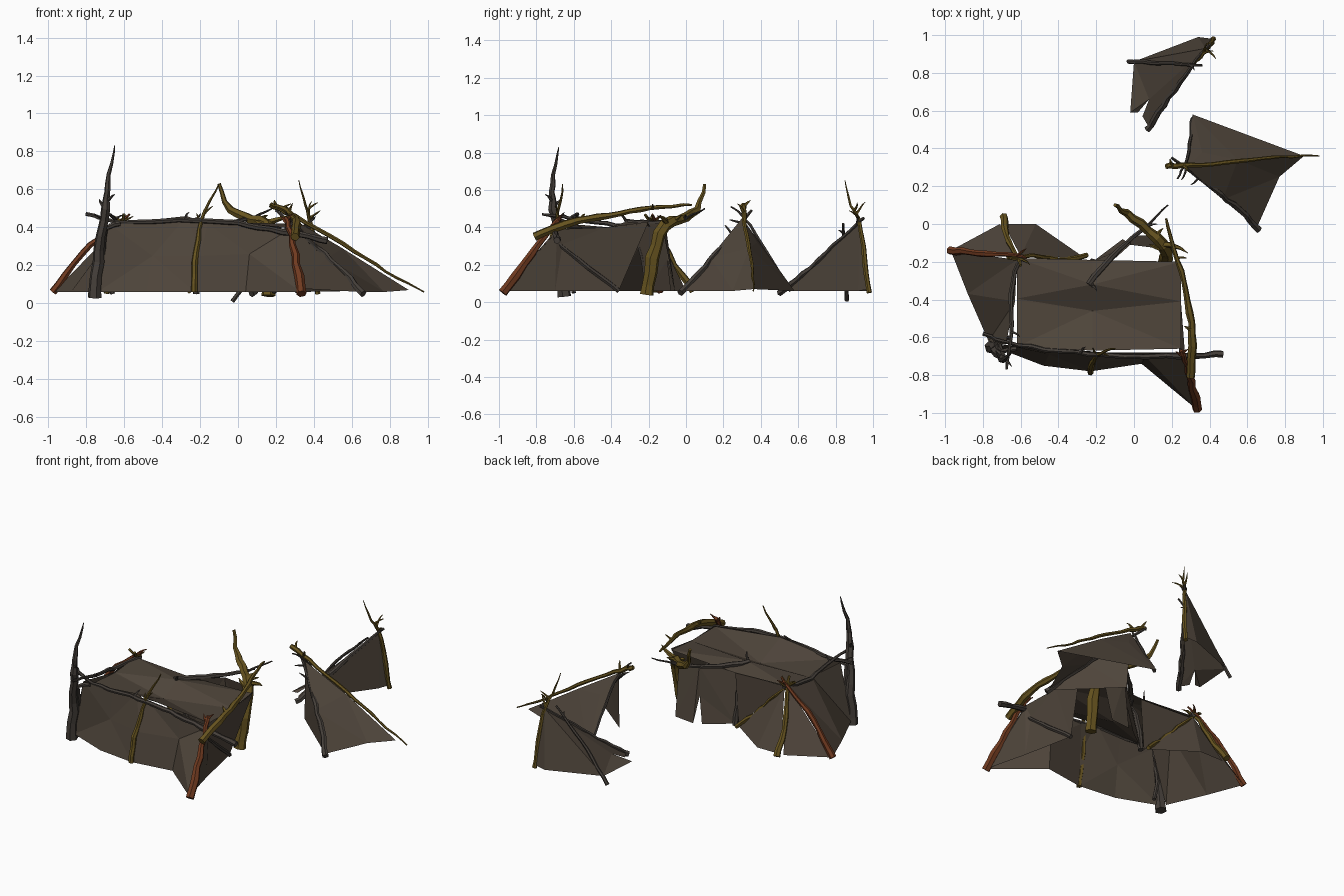
import bpy, bmesh, math, random
from mathutils import Vector

random.seed(4)


def material(name, col):
    m = bpy.data.materials.new(name)
    m.diffuse_color = (*col, 1)
    return m


CLOTH = material("worn hide", (0.077, 0.059, 0.043))
DARK = material("grey bark", (0.060, 0.050, 0.042))
OLIVE = material("olive bark", (0.135, 0.088, 0.014))
RED = material("red bark", (0.16, 0.042, 0.014))


def finish(bm, name, mat):
    me = bpy.data.meshes.new(name)
    bm.to_mesh(me)
    bm.free()
    me.materials.append(mat)
    ob = bpy.data.objects.new(name, me)
    bpy.context.collection.objects.link(ob)
    return ob


def spline(pts, t):
    n = len(pts) - 1
    i = min(int(t * n), n - 1)
    f = t * n - i
    p0, p1, p2, p3 = (pts[max(0, min(n, i + k))] for k in (-1, 0, 1, 2))
    return 0.5 * (2 * p1 + (p2 - p0) * f + (2 * p0 - 5 * p1 + 4 * p2 - p3) * f * f
                  + (3 * p1 - p0 - 3 * p2 + p3) * f ** 3)


def tube(bm, pts, r0, r1, steps, wob=0.0, sides=6):
    # tapered, slightly crooked faceted tube
    path = [spline(pts, i / steps) for i in range(steps + 1)]
    for i in range(1, steps):
        path[i] = path[i] + Vector([random.uniform(-wob, wob) for _ in range(3)])
    rings = []
    for i, p in enumerate(path):
        d = (path[min(i + 1, steps)] - path[max(i - 1, 0)]).normalized()
        u = d.orthogonal().normalized() if i == 0 else (u - d * u.dot(d)).normalized()
        w = d.cross(u)
        r = (r0 + (r1 - r0) * (i / steps) ** 1.5) * random.uniform(0.88, 1.14)
        rings.append([bm.verts.new(p + r * (math.cos(a) * u + math.sin(a) * w))
                      for a in (2 * math.pi * k / sides for k in range(sides))])
    for a, b in zip(rings, rings[1:]):
        for k in range(sides):
            bm.faces.new((a[k], a[(k + 1) % sides], b[(k + 1) % sides], b[k]))
    bm.faces.new(rings[0][::-1])
    bm.faces.new(rings[-1])


def branch(name, mat, pts, r0, r1, twigs=()):
    # main limb plus pointed twigs given as (position along limb, direction)
    bm = bmesh.new()
    pts = [Vector(p) for p in pts]
    length = sum((b - a).length for a, b in zip(pts, pts[1:]))
    tube(bm, pts, r0, r1, max(5, int(length / 0.055)), 0.005)
    for t, d in twigs:
        base, d = spline(pts, t), Vector(d) * 0.8
        bend = Vector((-d.y, d.x, abs(d.z))) * 0.1
        tube(bm, [base, base + d * 0.5 + bend, base + d],
             max(0.008, (r0 + (r1 - r0) * t) * 0.7), 0.0015, 3, 0.001, 5)
    return finish(bm, name, mat)


def hide(name, verts, faces):
    bm = bmesh.new()
    vs = [bm.verts.new(v) for v in verts]
    for f in faces:
        bm.faces.new([vs[i] for i in f])
    bmesh.ops.triangulate(bm, faces=bm.faces[:])
    return finish(bm, name, CLOTH)


G = 0.06
# ---- large tent: hides ----
xs = (-0.62, -0.22, 0.25)
rows = (((-0.18, 0.42), (-0.19, 0.40), (-0.20, 0.42)),
        ((-0.395, 0.40), (-0.32, 0.43), (-0.41, 0.40)),
        ((-0.405, 0.40), (-0.46, 0.36), (-0.43, 0.40)),
        ((-0.65, 0.42), (-0.67, 0.45), (-0.66, 0.40)))
hide("large_tent_roof", [(x, y, z) for r in rows for x, (y, z) in zip(xs, r)],
     [(3 * j + i, 3 * j + i + 1, 3 * j + i + 4, 3 * j + i + 3) for j in range(3) for i in range(2)])

hide("large_tent_front_wall",
     [(-0.68, -0.64, .42), (-0.45, -0.66, .44), (-0.27, -0.67, .46), (-0.16, -0.68, .42), (0.05, -0.68, .42),
      (0.27, -0.68, .39),
      (-0.74, -0.65, G), (-0.48, -0.75, G), (-0.23, -0.78, G), (0.04, -0.74, G), (0.33, -0.98, G),
      (-0.45, -0.69, .25), (-0.20, -0.74, .25), (0.06, -0.70, .26)],
     [(0, 6, 7, 11), (0, 11, 1), (1, 11, 12, 2), (11, 7, 8, 12), (2, 12, 3), (3, 12, 13, 4),
      (12, 8, 9, 13), (4, 13, 5), (13, 9, 10), (13, 10, 5)])
hide("large_tent_right_wall",
     [(0.33, -0.98, G), (0.27, -0.69, .39), (0.25, -0.66, .31), (0.19, -0.36, G), (0.26, -0.70, G),
      (0.25, -0.20, .43), (0.25, -0.43, .40)],
     [(0, 4, 1), (4, 2, 1), (4, 3, 2), (1, 2, 6), (2, 3, 6), (6, 3, 5)])
hide("large_tent_left_wall",
     [(-0.62, -0.19, .42), (-0.97, -0.14, G), (-0.88, -0.37, G), (-0.77, -0.62, G),
      (-0.68, -0.64, .42), (-0.63, -0.41, .40)],
     [(0, 1, 2, 5), (5, 2, 3, 4)])
hide("large_tent_back_left_wall",
     [(-0.62, -0.18, .42), (-0.97, -0.14, G), (-0.71, 0.0, G), (-0.69, 0.0, G), (-0.52, 0.0, G),
      (-0.26, -0.18, G), (-0.60, -0.17, .41), (-0.60, -0.19, .41), (-0.22, -0.20, .40), (-0.245, -0.20, G)],
     [(0, 1, 2), (6, 3, 4), (6, 4, 5), (7, 9, 8)])
# torn curtain hanging between the rear middle post and the doorway post
hide("large_tent_back_curtain",
     [(-0.21, -0.28, .42), (-0.22, -0.20, G), (-0.06, -0.08, G), (-0.03, -0.10, .23),
      (-0.01, -0.06, G), (0.12, -0.06, G + .01), (0.14, -0.13, .42), (-0.02, -0.11, .42)],
     [(0, 1, 2, 3, 7), (7, 3, 4, 5, 6)])

# ---- large tent: poles ----
branch("tall_left_post", DARK, [(-0.755, -0.65, .03), (-0.735, -0.66, .25), (-0.70, -0.71, .5),
                                (-0.685, -0.71, .65), (-0.65, -0.68, .83)], .034, .002,
       [(.5, (-.04, .05, .06)), (.55, (.06, -.05, .05))])
branch("front_rail", DARK, [(-0.80, -0.58, .47), (-0.62, -0.64, .43), (-0.2, -0.69, .44), (0.12, -0.70, .40),
                            (0.47, -0.69, .33)], .010, .017,
       [(.15, (-.05, -.06, .03)), (.45, (.03, .04, .05))])
branch("left_rail", DARK, [(-0.60, -0.16, .42), (-0.65, -0.35, .41), (-0.65, -0.55, .44), (-0.675, -0.77, .47)],
       .014, .007, [(.7, (.06, -.03, .03))])
branch("left_lower_rail", DARK, [(-0.62, -0.66, .42), (-0.70, -0.67, .38), (-0.70, -0.62, .2), (-0.66, -0.60, .05)],
       .013, .012)
branch("front_middle_post", OLIVE, [(-0.23, -0.785, .06), (-0.225, -0.76, .2), (-0.205, -0.71, .36),
                                    (-0.17, -0.68, .5), (-0.10, -0.66, .63)], .017, .003,
       [(.6, (-.03, .05, .07)), (.7, (.06, -.02, .05))])
branch("front_right_pole", RED, [(0.335, -0.98, .05), (0.31, -0.87, .2), (0.28, -0.75, .36), (0.25, -0.67, .45)],
       .025, .012, [(.85, (-.05, .03, .05)), (.9, (.04, .03, .05))])
branch("back_left_pole", RED, [(-0.975, -0.14, .06), (-0.85, -0.15, .23), (-0.70, -0.16, .37), (-0.57, -0.18, .47)],
       .020, .006, [(.85, (.06, .05, .04))])
branch("back_left_prop", OLIVE, [(-0.69, 0.04, .06), (-0.68, -0.06, .2), (-0.63, -0.15, .38), (-0.60, -0.22, .47)],
       .020, .007, [(.8, (-.06, .0, .05)), (.8, (.08, -.04, .04))])
branch("back_slanted_prop", OLIVE, [(-0.25, -0.165, .06), (-0.38, -0.19, .18), (-0.52, -0.17, .33),
                                    (-0.67, -0.18, .46)], .015, .007, [(.85, (.04, .04, .05))])
branch("back_middle_post", DARK, [(-0.22, -0.20, .05), (-0.225, -0.22, .2), (-0.22, -0.27, .35), (-0.22, -0.33, .45)],
       .018, .008, [(.95, (.03, -.04, .04))])
branch("forked_branch", DARK, [(-0.24, -0.32, .43), (-0.13, -0.19, .42), (-0.02, -0.08, .43), (0.08, 0.00, .45),
                               (0.18, 0.10, .50)], .017, .004, [(.7, (.08, .02, .03))])
branch("doorway_post", OLIVE, [(0.16, -0.21, .04), (0.17, -0.18, .22), (0.16, -0.13, .40), (0.06, -0.02, .45),
                               (-0.05, 0.06, .50), (-0.10, 0.10, .63)], .038, .010,
       [(.45, (.18, -.06, .05)), (.5, (.05, .07, .04)), (.4, (-.10, .03, .05))])
branch("doorway_beam", OLIVE, [(0.30, -0.81, .35), (0.31, -0.60, .43), (0.28, -0.38, .47), (0.23, -0.18, .50),
                               (0.17, 0.03, .52)], .024, .006,
       [(.3, (-.05, .02, .04)), (.75, (.06, .0, .03))])
branch("doorway_prop", DARK, [(0.25, -0.69, .32), (0.23, -0.55, .20), (0.19, -0.36, .06)], .011, .015)

# ---- middle lean-to, with a side panel under its slanted pole ----
hide("middle_shelter_hide",
     [(0.28, 0.30, .45), (0.31, 0.58, G), (0.90, 0.36, .07), (0.77, 0.25, G), (0.65, -0.02, G),
      (0.55, 0.34, .29), (0.36, 0.38, .32), (0.47, 0.13, .24), (0.29, 0.28, .08)],
     [(0, 1, 6), (1, 5, 6), (0, 6, 5), (1, 2, 5), (5, 2, 3), (5, 3, 7), (0, 5, 7), (7, 3, 4),
      (0, 7, 8), (7, 4, 8)])
branch("middle_shelter_ridge", OLIVE, [(0.17, 0.305, .52), (0.30, 0.31, .46), (0.55, 0.33, .31),
                                       (0.78, 0.355, .17), (0.98, 0.36, .06)], .015, .004,
       [(.1, (-.02, .05, .05)), (.2, (.03, -.04, .06))])
branch("middle_shelter_pole", DARK, [(0.66, -0.03, .05), (0.55, 0.08, .17), (0.39, 0.21, .32), (0.20, 0.35, .49)],
       .018, .008, [(.75, (-.05, -.05, .06)), (.85, (-.03, -.08, .02))])
branch("middle_shelter_prop", DARK, [(0.31, 0.56, .06), (0.30, 0.45, .24), (0.27, 0.32, .44), (0.23, 0.24, .51)],
       .010, .005)

# ---- small rear lean-to, with a side panel under its slanted pole ----
hide("rear_shelter_hide",
     [(0.38, 0.93, .43), (0.08, 0.51, G), (0.045, 0.57, G), (0.08, 0.66, .11), (0.02, 0.59, G),
      (-0.02, 0.59, G), (0.0, 0.86, G), (0.34, 0.99, G), (0.42, 0.98, .07), (0.38, 0.92, G)],
     [(0, 1, 2, 3), (0, 3, 6), (3, 4, 5, 6), (0, 6, 7), (0, 7, 8), (0, 1, 9), (0, 9, 8)])
branch("rear_shelter_post", OLIVE, [(0.42, 0.98, .05), (0.41, 0.96, .2), (0.385, 0.93, .42), (0.35, 0.88, .53),
                                    (0.32, 0.85, .65)], .015, .002,
       [(.55, (.07, -.06, .05)), (.6, (.02, .06, .08)), (.65, (.07, .02, .05))])
branch("rear_shelter_pole", DARK, [(0.07, 0.50, .05), (0.16, 0.63, .15), (0.27, 0.79, .30), (0.40, 0.95, .45)],
       .018, .008, [(.9, (.05, .0, .05))])
branch("rear_shelter_stick", DARK, [(-0.03, 0.86, .01), (0.10, 0.855, .17), (0.24, 0.85, .31), (0.36, 0.84, .42)],
       .012, .006, [(.8, (.03, -.04, .03))])
